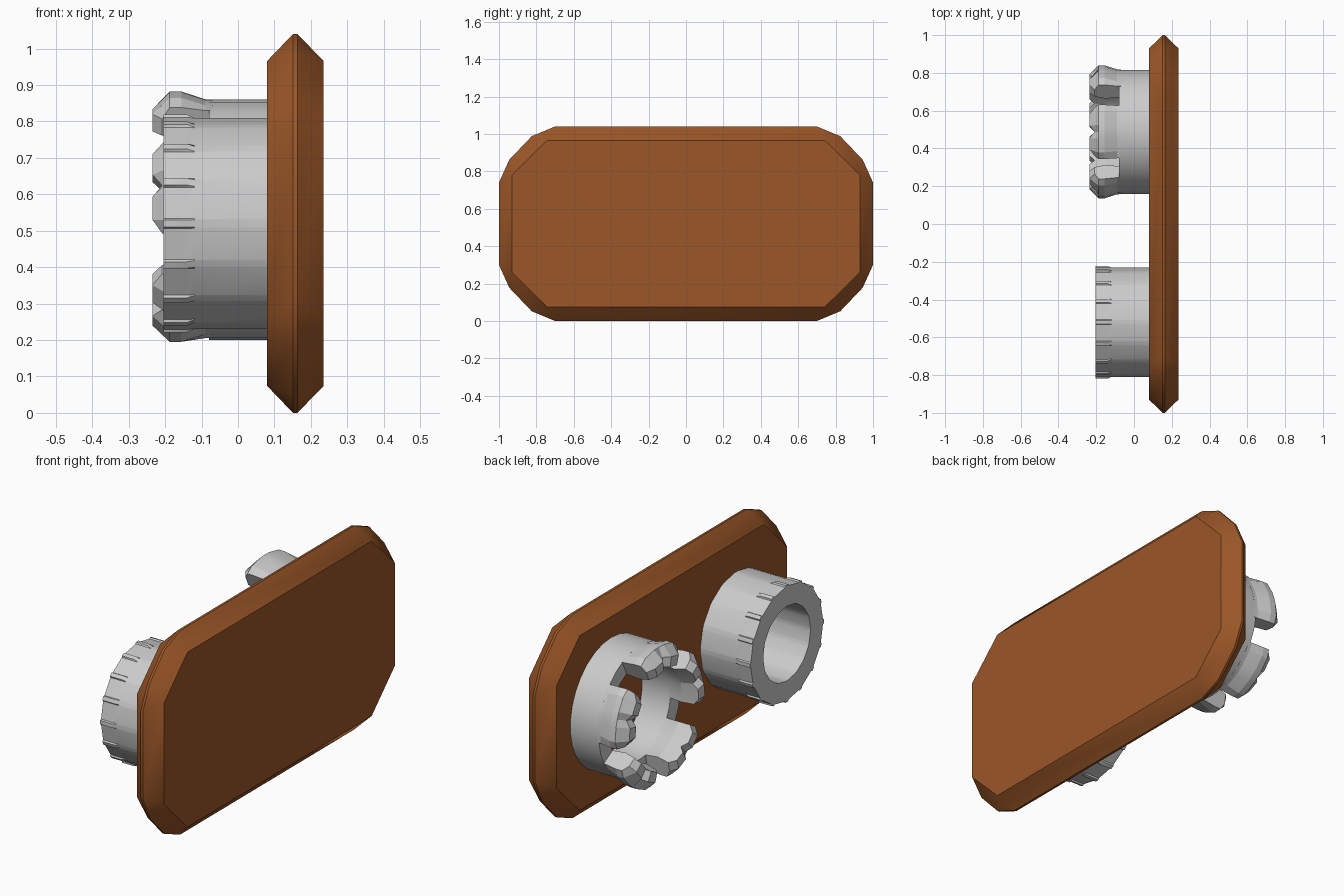
import bpy, bmesh
from math import sin, cos, radians

if "Cube" in bpy.data.objects:
    bpy.data.objects.remove(bpy.data.objects["Cube"])


def material(name, rgb):
    m = bpy.data.materials.new(name)
    m.use_nodes = True
    m.diffuse_color = (*rgb, 1)
    m.node_tree.nodes["Principled BSDF"].inputs["Base Color"].default_value = (*rgb, 1)
    return m


BROWN = material("warm brown", (0.33, 0.095, 0.021))
GREY = material("light grey", (0.6, 0.6, 0.6))


def finish(name, bm, mat, smooth):
    bmesh.ops.remove_doubles(bm, verts=bm.verts, dist=0.0001)
    bmesh.ops.recalc_face_normals(bm, faces=bm.faces)
    mesh = bpy.data.meshes.new(name)
    bm.to_mesh(mesh)
    bm.free()
    ob = bpy.data.objects.new(name, mesh)
    bpy.context.collection.objects.link(ob)
    mesh.materials.append(mat)
    if smooth:
        bpy.ops.object.select_all(action='DESELECT')
        ob.select_set(True)
        bpy.context.view_layer.objects.active = ob
        bpy.ops.object.shade_smooth_by_angle(angle=radians(smooth))
    return ob


def bridge(bm, a, b):
    # Join two loops of equal length, collapsing repeated corners
    for i in range(len(a)):
        j = (i + 1) % len(a)
        quad = list(dict.fromkeys([a[i], a[j], b[j], b[i]]))
        if len(quad) > 2:
            bm.faces.new(quad)


def sweep(bm, stations, cy, cz, closed):
    # Each station is (degrees, [(x, radius), ...]) around an axis along x
    loops = [[bm.verts.new((x, cy + r * cos(radians(a)), cz + r * sin(radians(a))))
              for x, r in section] for a, section in stations]
    for a, b in zip(loops, loops[1:]):
        bridge(bm, a, b)
    if closed:
        bridge(bm, loops[-1], loops[0])
    else:
        bm.faces.new(loops[0])
        bm.faces.new(loops[-1])


# Backing plate: clipped corners on both faces, rounder widest rim
CZ = 0.52


def four_corners(quarter):
    pts = []
    for sy, sz in ((1, 1), (1, -1), (-1, -1), (-1, 1)):
        order = quarter if sy * sz > 0 else quarter[::-1]
        pts += [(sy * y, CZ + sz * z) for y, z in order]
    return pts


rim = four_corners([(0.70, 0.52), (0.825, 0.468), (0.945, 0.342), (1.0, 0.22)])
face = four_corners([(0.742, 0.446), (0.742, 0.446), (0.93, 0.26), (0.93, 0.26)])
bm = bmesh.new()
loops = []
for x, outline in ((0.08, face), (0.151, rim), (0.163, rim), (0.235, face)):
    made = {}
    for p in outline:
        if p not in made:
            made[p] = bm.verts.new((x, *p))
    loops.append([made[p] for p in outline])
for a, b in zip(loops, loops[1:]):
    bridge(bm, a, b)
for end in (loops[0], loops[-1]):
    bm.faces.new(list(dict.fromkeys(end)))
finish("backing_plate", bm, BROWN, 30)


# Open ring stud with sixteen narrow grip ridges round its lip
def ring_section(lip):
    return [(0.1, 0.19), (0.1, 0.29), (-0.12, 0.29), (-0.14, lip), (-0.205, lip), (-0.205, 0.19)]


stations = []
for k in range(16):
    for offset, lip in ((-2.6, 0.291), (-1.9, 0.299), (1.9, 0.299), (2.6, 0.291)):
        stations.append((k * 22.5 + offset, ring_section(lip)))
bm = bmesh.new()
sweep(bm, stations, -0.52, CZ, True)
finish("ring_stud", bm, GREY, 30)

# Crown stud base tube
CROWN_Y, CROWN_Z = 0.488, 0.53
tube = [(0.1, 0.25), (0.1, 0.33), (-0.08, 0.33), (-0.08, 0.25)]
bm = bmesh.new()
sweep(bm, [(k * 12 + 6, tube) for k in range(30)], CROWN_Y, CROWN_Z, True)
finish("crown_base", bm, GREY, 30)


# Five flared claws, each with two blunt teeth split by a notch
def claw_section(tip, flare):
    return [(-0.07, 0.25), (-0.07, 0.33), (-0.09, 0.331), (-0.155, flare), (-0.188, flare),
            (tip, 0.305), (tip, 0.255), (-0.15, 0.24)]


half = [(6, -0.235, 0.352), (18, -0.235, 0.352), (25, -0.208, 0.34)]
profile = [(-a, t, f) for a, t, f in reversed(half)] + [(0, -0.208, 0.352)] + half
for n in range(5):
    bm = bmesh.new()
    sweep(bm, [(90 + 72 * n + a, claw_section(t, f)) for a, t, f in profile],
          CROWN_Y, CROWN_Z, False)
    finish(f"crown_claw_{n + 1}", bm, GREY, 12)
